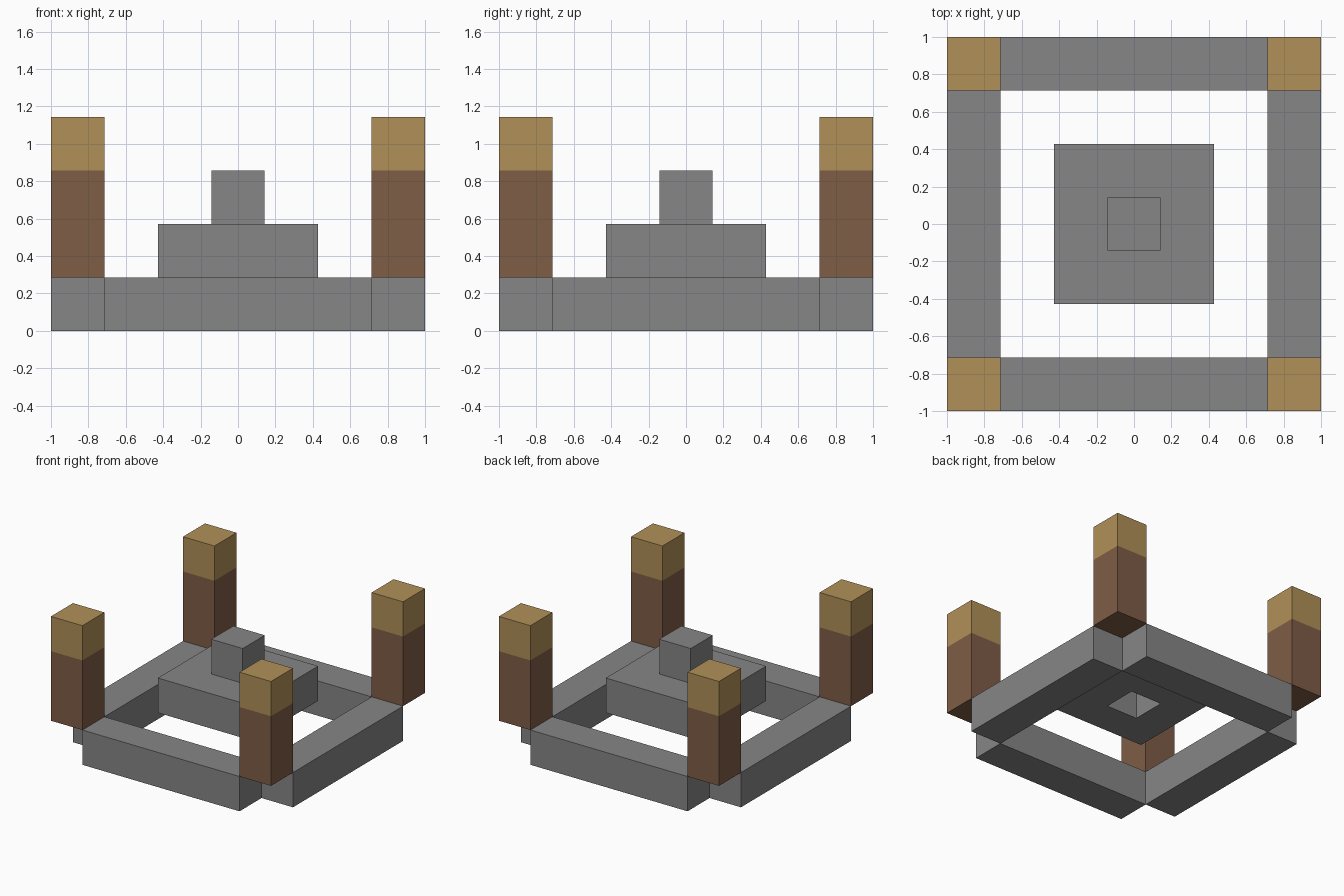
import bpy
import bmesh
from mathutils import Vector

if "Cube" in bpy.data.objects:
    bpy.data.objects.remove(bpy.data.objects["Cube"], do_unlink=True)

U = 2 / 7  # one block


def material(name, rgb):
    linear = [((c / 255 + 0.055) / 1.055) ** 2.4 for c in rgb] + [1]
    mat = bpy.data.materials.new(name)
    mat.use_nodes = True
    mat.diffuse_color = linear
    mat.node_tree.nodes["Principled BSDF"].inputs["Base Color"].default_value = linear
    return mat


stone = material("grey stone", (134, 134, 134))
bark = material("brown wood", (126, 93, 70))
straw = material("tan cap", (176, 144, 88))


def finish(bm, name, mats):
    bmesh.ops.recalc_face_normals(bm, faces=bm.faces)
    mesh = bpy.data.meshes.new(name)
    bm.to_mesh(mesh)
    bm.free()
    for mat in mats:
        mesh.materials.append(mat)
    obj = bpy.data.objects.new(name, mesh)
    bpy.context.collection.objects.link(obj)
    return obj


def block(centre, size):
    """Box measured in blocks."""
    bm = bmesh.new()
    bmesh.ops.create_cube(bm, size=U)
    bmesh.ops.scale(bm, vec=size, verts=bm.verts)
    bmesh.ops.translate(bm, vec=Vector(centre) * U, verts=bm.verts)
    return bm


# Base beams, leaving the four ground corners open
for side, label in ((-1, "front"), (1, "back")):
    finish(block((0, 3 * side, 0.5), (5, 1, 1)), label + "_beam", [stone])
for side, label in ((-1, "right"), (1, "left")):
    finish(block((3 * side, 0, 0.5), (1, 5, 1)), label + "_beam", [stone])

# Corner posts with a tan top block
for y, depth in ((-3, "front"), (3, "back")):
    for x, side in ((-3, "right"), (3, "left")):
        bm = block((x, y, 2.5), (1, 1, 3))
        bmesh.ops.bisect_plane(bm, geom=bm.verts[:] + bm.edges[:] + bm.faces[:],
                               plane_co=(0, 0, 3 * U), plane_no=(0, 0, 1))
        for face in bm.faces:
            face.material_index = int(face.calc_center_median().z > 3 * U)
        finish(bm, f"{depth}_{side}_post", [bark, straw])

# Central slab with an open middle
bm = bmesh.new()
bmesh.ops.create_grid(bm, x_segments=3, y_segments=3, size=1.5 * U)
middle = min(bm.faces, key=lambda f: f.calc_center_median().length)
bmesh.ops.delete(bm, geom=[middle], context="FACES_ONLY")
bmesh.ops.translate(bm, vec=(0, 0, U), verts=bm.verts)
bottom = bm.faces[:]
top = bmesh.ops.extrude_face_region(bm, geom=bottom, use_keep_orig=True)["geom"]
bmesh.ops.translate(bm, vec=(0, 0, U),
                    verts=[v for v in top if isinstance(v, bmesh.types.BMVert)])
finish(bm, "central_slab", [stone])

# Block standing over the opening
finish(block((0, 0, 2.5), (1, 1, 1)), "central_block", [stone])
